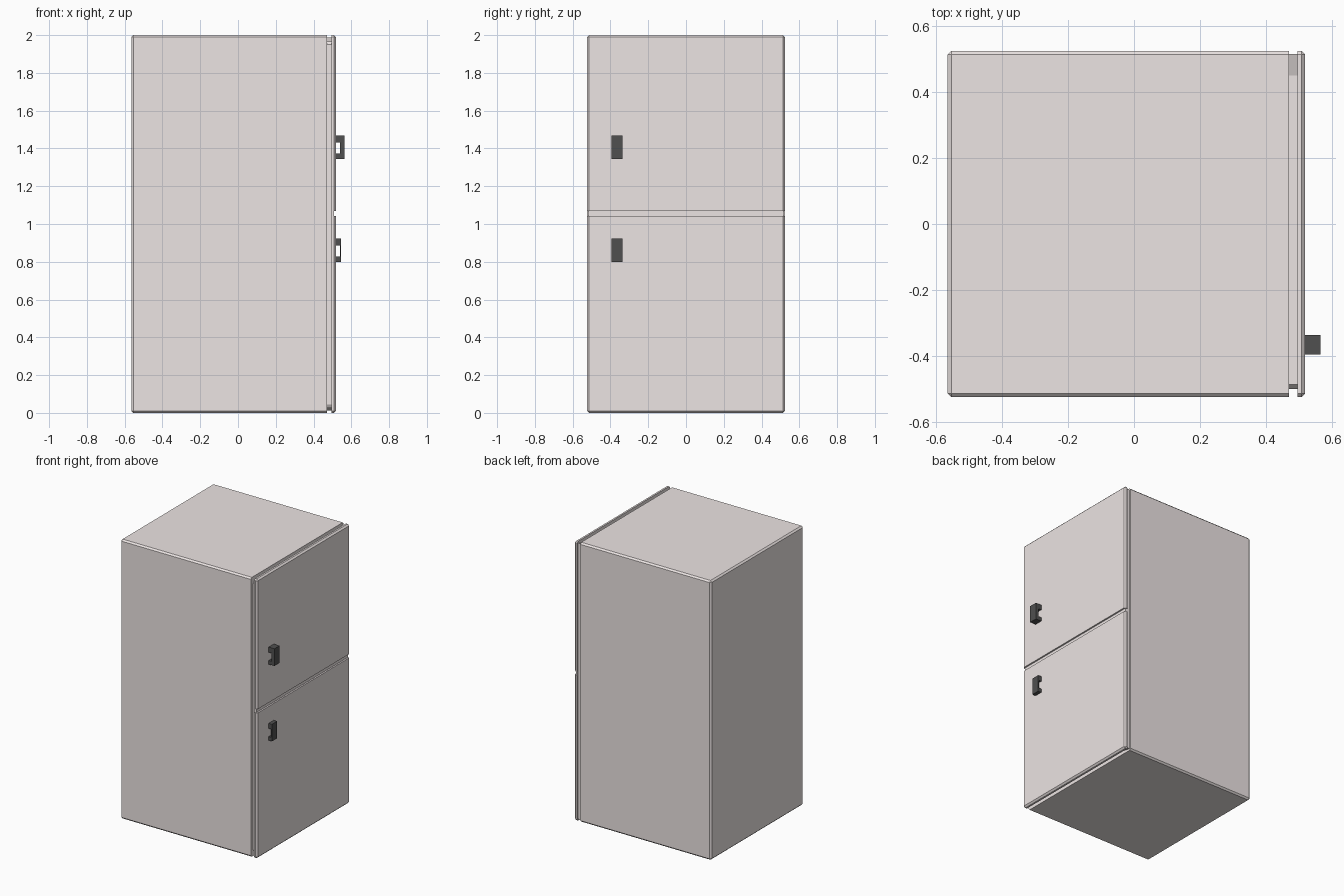
import bpy, bmesh

if "Cube" in bpy.data.objects:
    bpy.data.objects.remove(bpy.data.objects["Cube"])


def material(name, color):
    m = bpy.data.materials.new(name)
    m.diffuse_color = (*color, 1)
    m.use_nodes = True
    m.node_tree.nodes["Principled BSDF"].inputs["Base Color"].default_value = m.diffuse_color
    return m


shell = material("warm_white", (0.84, 0.78, 0.77))
dark = material("dark_plastic", (0.08, 0.08, 0.08))


def finish(name, bm, mat):
    bmesh.ops.recalc_face_normals(bm, faces=bm.faces)
    me = bpy.data.meshes.new(name)
    bm.to_mesh(me)
    bm.free()
    ob = bpy.data.objects.new(name, me)
    me.materials.append(mat)
    bpy.context.collection.objects.link(ob)
    return ob


def box(name, lo, hi, mat, bevel=0, square=()):
    """Box chamfered on every edge except those lying on the 'square' planes."""
    bm = bmesh.new()
    bmesh.ops.create_cube(bm, size=1)
    for v in bm.verts:
        for i in range(3):
            v.co[i] = lo[i] if v.co[i] < 0 else hi[i]
    if bevel:
        edges = [e for e in bm.edges if not any(
            all(abs(v.co[i] - p) < 1e-5 for v in e.verts) for i, p in square)]
        bmesh.ops.bevel(bm, geom=edges, offset=bevel, segments=1,
                        affect='EDGES', clamp_overlap=True)
    return finish(name, bm, mat)


def prism(name, points, direction, mat):
    """Extrude a closed outline along a direction."""
    bm = bmesh.new()
    face = bm.faces.new([bm.verts.new(p) for p in points])
    new = bmesh.ops.extrude_face_region(bm, geom=[face], use_keep_orig=True)["geom"]
    bmesh.ops.translate(bm, vec=direction,
                        verts=[g for g in new if isinstance(g, bmesh.types.BMVert)])
    return finish(name, bm, mat)


Y = 0.525
# Cabinet, square where it meets the door seal
box("cabinet", (-0.565, -Y, 0), (0.47, Y, 2), shell, 0.011, [(0, 0.47)])

# Recessed seal between cabinet and doors, flaring out at the hinge side
seal = [(-0.5, 0.045), (-0.487, 0.025), (0.45, 0.025), (0.515, 0.012),
        (0.515, 1.988), (0.45, 1.965), (-0.487, 1.965), (-0.5, 1.95)]
prism("door_seal", [(0.468, y, z) for y, z in seal], (0.029, 0, 0), shell)

# Two doors with a shallow groove between them
for name, z0, z1, seam in (("lower_door", 0, 1.043, 1.043), ("upper_door", 1.07, 2, 1.07)):
    box(name, (0.495, -Y, z0), (0.519, Y, z1), shell, 0.011, [(0, 0.495), (2, seam)])
box("door_divider", (0.495, -0.518, 1.04), (0.508, 0.518, 1.073), shell)

# C-shaped handles
for name, z0, z1, x1, grip in (("lower_handle", 0.80, 0.922, 0.546, 0.539),
                               ("upper_handle", 1.345, 1.468, 0.565, 0.541)):
    x0, a, b = 0.517, z0 + 0.027, z1 - 0.037
    outline = [(x0, z0), (x1, z0), (x1, z1), (x0, z1),
               (x0, b), (grip, b), (grip, a), (x0, a)]
    prism(name, [(x, -0.395, z) for x, z in outline], (0, 0.059, 0), dark)
